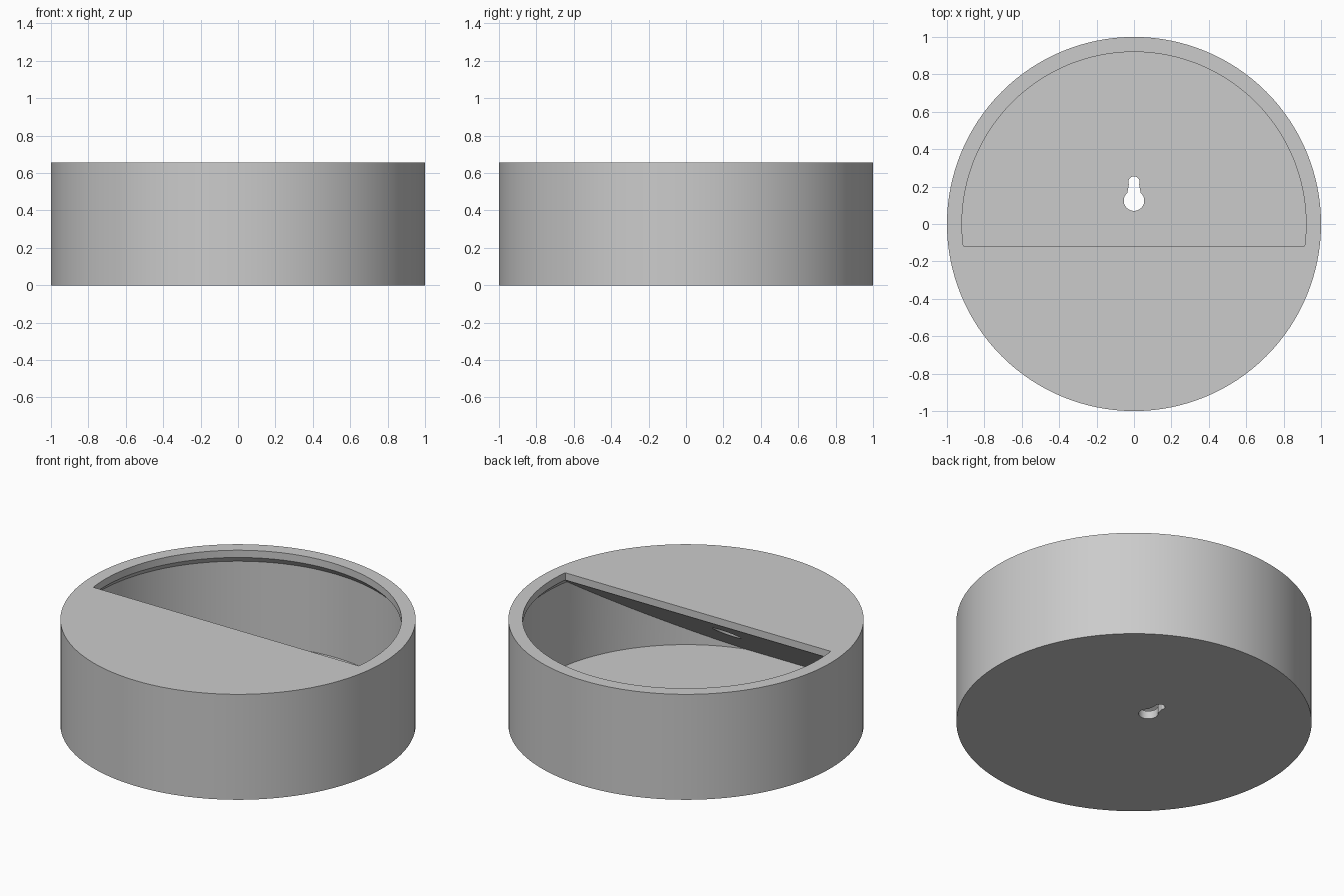
import bpy, bmesh, math

if "Cube" in bpy.data.objects:
    bpy.data.objects.remove(bpy.data.objects["Cube"], do_unlink=True)

HEIGHT = 0.655
FLOOR = 0.05
LIP_Z = 0.61        # underside of the straight rim lip
LIP_R = 0.92        # opening radius
WALL_R = 0.96       # inner wall radius
CHORD = -0.118      # straight edge of the opening
SLOPE = 0.69        # fall of the ceiling under the front cover

grey = bpy.data.materials.new("plain grey")
grey.use_nodes = True
colour = (0.6, 0.6, 0.6, 1)
grey.diffuse_color = colour
grey.node_tree.nodes["Principled BSDF"].inputs["Base Color"].default_value = colour


def finish(name, bm):
    bmesh.ops.recalc_face_normals(bm, faces=bm.faces)
    mesh = bpy.data.meshes.new(name)
    bm.to_mesh(mesh)
    bm.free()
    mesh.materials.append(grey)
    obj = bpy.data.objects.new(name, mesh)
    bpy.context.collection.objects.link(obj)
    return obj


def stack(name, rings, sides=128, centre=(0, 0)):
    """Closed round solid through (radius, z) rings."""
    bm = bmesh.new()
    loops = []
    for r, z in rings:
        angles = [math.tau * i / sides for i in range(sides)]
        loops.append([bm.verts.new((centre[0] + r * math.cos(a),
                                    centre[1] + r * math.sin(a), z)) for a in angles])
    bm.faces.new(loops[0])
    bm.faces.new(loops[-1])
    for low, high in zip(loops, loops[1:]):
        for i in range(sides):
            j = (i + 1) % sides
            bm.faces.new((low[i], low[j], high[j], high[i]))
    return finish(name, bm)


def prism(name, outline, shift):
    """Outline of 3D points pushed along a vector."""
    bm = bmesh.new()
    face = bm.faces.new([bm.verts.new(p) for p in outline])
    new = bmesh.ops.extrude_face_region(bm, geom=[face])["geom"]
    verts = [v for v in new if isinstance(v, bmesh.types.BMVert)]
    bmesh.ops.translate(bm, verts=verts, vec=shift)
    return finish(name, bm)


def cut(target, cutter):
    cutter.hide_render = True
    mod = target.modifiers.new("cut", 'BOOLEAN')
    mod.operation = 'DIFFERENCE'
    mod.solver = 'EXACT'
    mod.object = cutter
    bpy.context.view_layer.objects.active = target
    bpy.ops.object.modifier_apply(modifier=mod.name)
    bpy.data.objects.remove(cutter, do_unlink=True)


# Round outer body
body = stack("round_holder", [(1, 0), (1, HEIGHT)])

# Hollow with a chamfer below the lip, clipped by the sloping front ceiling
hollow = stack("hollow", [(WALL_R, FLOOR), (WALL_R, LIP_Z - 0.042),
                          (LIP_R, LIP_Z), (LIP_R, HEIGHT + 0.1)])
front = -1.1
ceiling = prism("ceiling", [(-2, CHORD, 1), (-2, CHORD, LIP_Z),
                            (-2, front, LIP_Z + SLOPE * (front - CHORD)),
                            (-2, front, 1)], (4, 0, 0))
cut(hollow, ceiling)
cut(body, hollow)

# Blind round recess in the sloping ceiling
cut(body, stack("recess", [(0.08, 0.3), (0.08, 0.53)], 48, (0, -0.4)))


# Keyhole through the floor
def arc(r, y, start, end, steps=20):
    angles = [math.radians(start + (end - start) * i / steps) for i in range(steps + 1)]
    return [(r * math.cos(a), y + r * math.sin(a), -0.1) for a in angles]


outline = arc(0.03, 0.225, -25, 205) + arc(0.055, 0.125, 130, 410)
cut(body, prism("keyhole", outline, (0, 0, 0.25)))

# Smooth walls, sharp rims
bpy.ops.object.select_all(action='DESELECT')
body.select_set(True)
bpy.context.view_layer.objects.active = body
bpy.ops.object.shade_smooth_by_angle(angle=math.radians(20))
